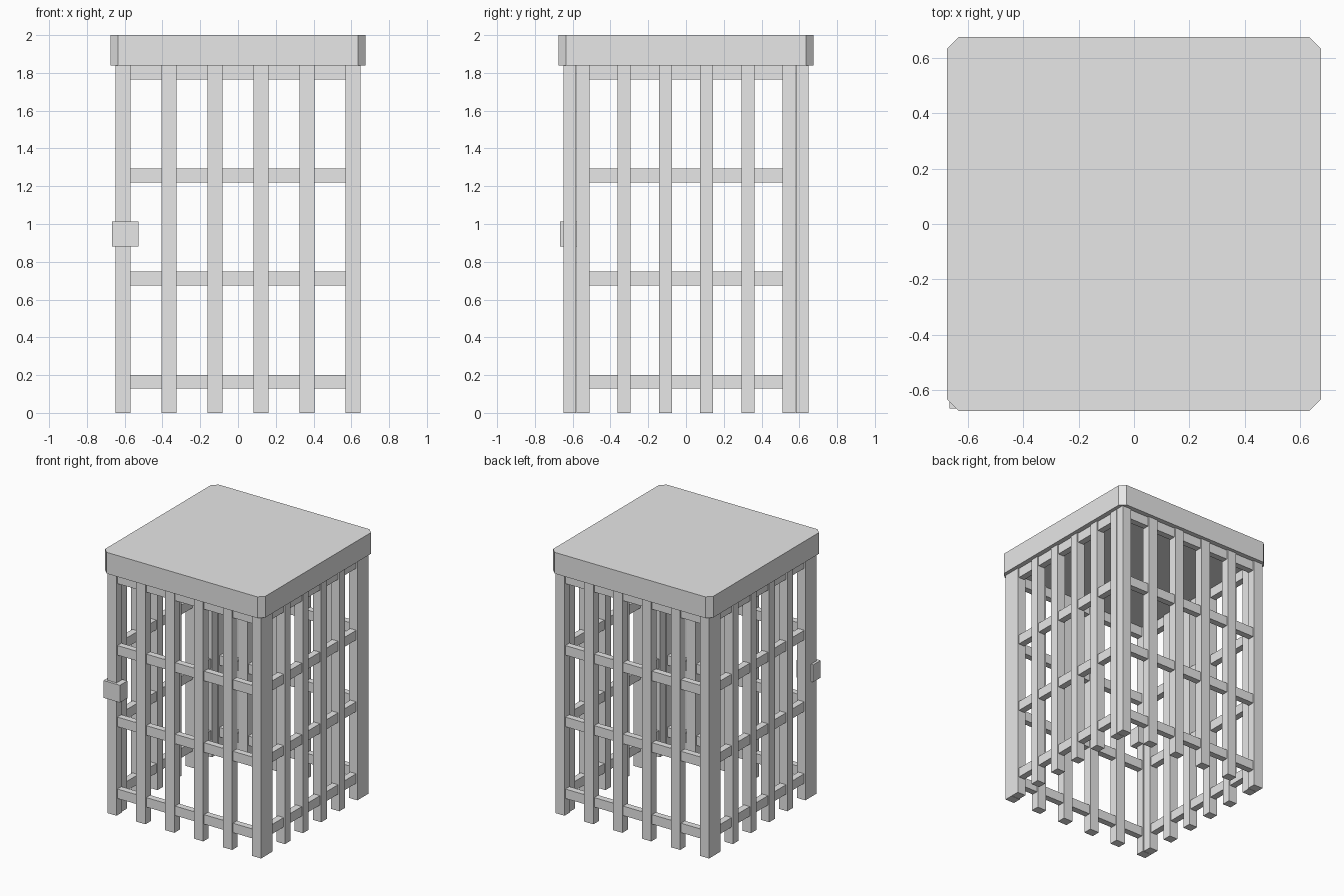
import bpy, bmesh

if "Cube" in bpy.data.objects:
    bpy.data.objects.remove(bpy.data.objects["Cube"])

metal = bpy.data.materials.new("plain_grey")
metal.diffuse_color = (0.8, 0.8, 0.8, 1)
metal.use_nodes = True
metal.node_tree.nodes["Principled BSDF"].inputs["Base Color"].default_value = metal.diffuse_color


def finish(name, bm):
    mesh = bpy.data.meshes.new(name)
    bm.normal_update()
    bm.to_mesh(mesh)
    bm.free()
    mesh.materials.append(metal)
    obj = bpy.data.objects.new(name, mesh)
    bpy.context.collection.objects.link(obj)
    return obj


def box(name, x, y, z):
    """Box from (min, max) pairs."""
    bm = bmesh.new()
    bmesh.ops.create_cube(bm, size=1)
    for v in bm.verts:
        v.co = [(r[0] + r[1]) / 2 + c * (r[1] - r[0]) for r, c in zip((x, y, z), v.co)]
    return finish(name, bm)


def span(a, b, s):
    """Interval mirrored to the side given by s."""
    return tuple(sorted((a * s, b * s)))


OUT = 0.648          # outer face of the cage
TOP = 1.838          # underside of the roof
RAIL_Z = [(0.128, 0.2), (0.675, 0.748), (1.22, 1.293), (1.765, TOP)]

for s, front_name, side_name in ((-1, "front", "left"), (1, "back", "right")):
    # Front and back panels: wide bars reach the corners
    depth = span(0.582, OUT, s)
    for i in range(6):
        c = -0.609 + i * 0.2436
        box(f"{front_name}_bar_{i + 1}", (c - 0.039, c + 0.039), depth, (0, TOP))
    for i, z in enumerate(RAIL_Z):
        box(f"{front_name}_rail_{i + 1}", (-0.6, 0.6), span(0.59, 0.638, s), z)

    # Side panels: narrower bars between the front and back panels
    depth = span(0.578, OUT, s)
    for i in range(6):
        c = -0.546 + i * 0.2184
        box(f"{side_name}_bar_{i + 1}", depth, (c - 0.034, c + 0.034), (0, TOP))
    for i, z in enumerate(RAIL_Z):
        box(f"{side_name}_rail_{i + 1}", span(0.588, 0.638, s), (-0.54, 0.54), z)

# Lock box on the front left corner
box("lock_box", (-0.667, -0.528), (-0.667, -0.578), (0.88, 1.012))

# Roof slab with cut corners
R, C = 0.675, 0.635
bm = bmesh.new()
outline = [(C, -R), (R, -C), (R, C), (C, R), (-C, R), (-R, C), (-R, -C), (-C, -R)]
base = bm.faces.new([bm.verts.new((x, y, TOP)) for x, y in outline])
ext = bmesh.ops.extrude_face_region(bm, geom=[base], use_keep_orig=True)
for v in ext["geom"]:
    if isinstance(v, bmesh.types.BMVert):
        v.co.z = 2.0
bmesh.ops.recalc_face_normals(bm, faces=bm.faces)
finish("roof", bm)
